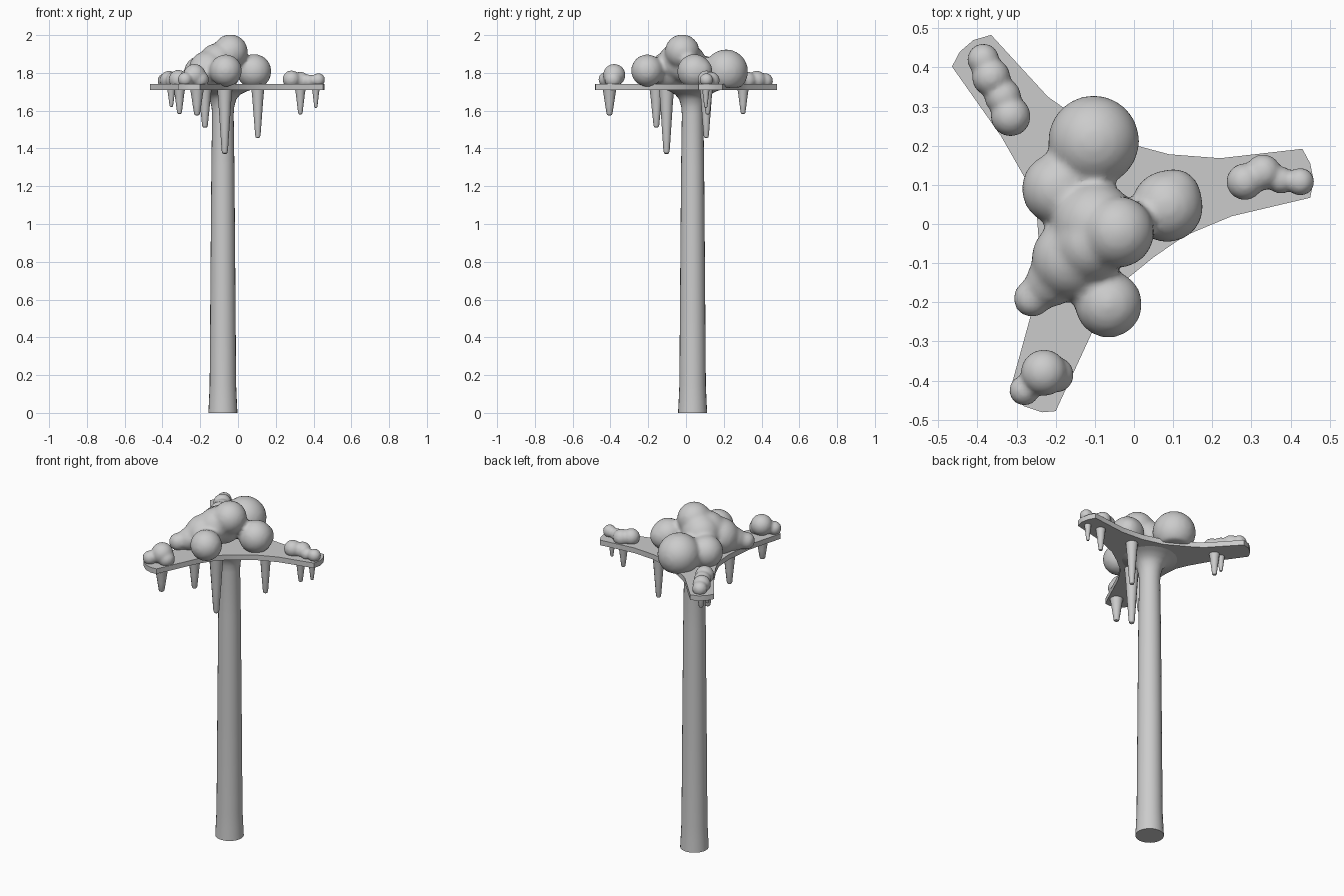
import bpy, bmesh, math
from mathutils import Matrix, Vector


def finish(name, bm, smooth=True):
    bmesh.ops.recalc_face_normals(bm, faces=bm.faces[:])
    me = bpy.data.meshes.new(name)
    bm.to_mesh(me)
    bm.free()
    ob = bpy.data.objects.new(name, me)
    bpy.context.collection.objects.link(ob)
    bpy.ops.object.select_all(action='DESELECT')
    bpy.context.view_layer.objects.active = ob
    ob.select_set(True)
    if smooth:
        bpy.ops.object.shade_smooth_by_angle(angle=math.radians(40))
    return ob


def lathe(name, x, y, profile, sides):
    """Closed solid of revolution around a vertical axis; profile is (radius, z)."""
    bm = bmesh.new()
    rings = []
    for r, z in profile:
        rings.append([bm.verts.new((x + r * math.cos(2 * math.pi * i / sides),
                                    y + r * math.sin(2 * math.pi * i / sides), z))
                      for i in range(sides)])
    for a, b in zip(rings, rings[1:]):
        for i in range(sides):
            j = (i + 1) % sides
            bm.faces.new((a[i], a[j], b[j], b[i]))
    bm.faces.new(rings[0])
    bm.faces.new(rings[-1])
    return finish(name, bm)


def snow(name, balls, voxel, iterations):
    """Overlapping balls fused into one soft clump resting on the plate."""
    bm = bmesh.new()
    for x, y, z, r in balls:
        bmesh.ops.create_icosphere(bm, subdivisions=4, radius=r * 1.02,
                                   matrix=Matrix.Translation((x, y, z)))
    for v in bm.verts:
        v.co.z = max(v.co.z, 1.722)
    ob = finish(name, bm, False)
    m = ob.modifiers.new("fuse", 'REMESH')
    m.mode = 'VOXEL'
    m.voxel_size = voxel
    m.use_smooth_shade = True
    s = ob.modifiers.new("soften", 'SMOOTH')
    s.factor = 0.5
    s.iterations = iterations
    return ob


# trunk with flared foot and head
lathe("trunk", -0.08, 0.035,
      [(0.077, 0), (0.074, 0.06), (0.070, 0.15), (0.066, 0.7), (0.061, 1.3),
       (0.057, 1.58), (0.060, 1.62), (0.071, 1.66), (0.092, 1.685),
       (0.125, 1.702), (0.16, 1.714)], 24)

# three-armed plate
outline = [(0.43, 0.192), (0.45, 0.155), (0.459, 0.11), (0.45, 0.067), (0.25, 0.02),
           (0.13, -0.03), (0.05, -0.085), (-0.03, -0.15), (-0.09, -0.24), (-0.2, -0.478),
           (-0.235, -0.481), (-0.28, -0.466), (-0.318, -0.43), (-0.26, -0.22),
           (-0.243, -0.05), (-0.25, 0.05), (-0.28, 0.12), (-0.34, 0.225), (-0.465, 0.402),
           (-0.445, 0.44), (-0.41, 0.47), (-0.365, 0.483), (-0.22, 0.325),
           (-0.17, 0.29), (-0.03, 0.21), (0.09, 0.178), (0.22, 0.168)]
bm = bmesh.new()
face = bm.faces.new([bm.verts.new((x, y, 1.71)) for x, y in outline])
ext = bmesh.ops.extrude_face_region(bm, geom=[face])
bmesh.ops.translate(bm, vec=Vector((0, 0, 0.03)),
                    verts=[g for g in ext["geom"] if isinstance(g, bmesh.types.BMVert)])
if not any(f.normal.z < -0.9 or f is face for f in bm.faces):
    bm.faces.new([v for v in bm.verts if v.co.z < 1.72])
finish("plate", bm)

# snow clumps
snow("main_snow", [
    (-0.103, 0.212, 1.808, 0.114), (-0.195, 0.09, 1.80, 0.09),
    (-0.04, -0.02, 1.912, 0.09), (0.085, 0.045, 1.808, 0.09),
    (0.10, 0.07, 1.808, 0.07), (-0.065, -0.205, 1.812, 0.084),
    (-0.16, -0.09, 1.815, 0.1), (-0.1, 0.0, 1.85, 0.105),
    (-0.26, -0.19, 1.775, 0.048), (-0.21, -0.145, 1.79, 0.065),
    (-0.11, -0.05, 1.86, 0.095)], 0.012, 6)
snow("back_arm_snow", [
    (-0.385, 0.42, 1.758, 0.04), (-0.365, 0.375, 1.762, 0.048),
    (-0.335, 0.325, 1.76, 0.046), (-0.315, 0.275, 1.765, 0.05)], 0.008, 4)
snow("right_arm_snow", [
    (0.283, 0.108, 1.766, 0.046), (0.33, 0.132, 1.76, 0.045),
    (0.375, 0.112, 1.757, 0.034), (0.425, 0.108, 1.763, 0.035)], 0.008, 4)
snow("front_arm_snow", [
    (-0.23, -0.38, 1.788, 0.058), (-0.2, -0.385, 1.765, 0.045),
    (-0.28, -0.425, 1.765, 0.038)], 0.008, 4)

# icicles: x, y, tip height, radius
icicles = [(-0.07, -0.103, 1.37, 0.040), (-0.175, -0.157, 1.51, 0.036),
           (0.105, 0.107, 1.455, 0.034), (-0.217, -0.405, 1.575, 0.037),
           (-0.31, 0.302, 1.582, 0.030), (-0.353, 0.305, 1.62, 0.022),
           (0.33, 0.115, 1.58, 0.028), (0.412, 0.105, 1.615, 0.020)]
for n, (x, y, tip, r) in enumerate(icicles):
    h = 1.715 - tip
    shape = [(0.12, 0), (0.33, 0.015), (0.42, 0.06), (0.62, 0.4), (0.85, 0.8), (1.0, 1.0)]
    lathe("icicle_%d" % (n + 1), x, y, [(r * k, tip + h * t) for k, t in shape], 12)
